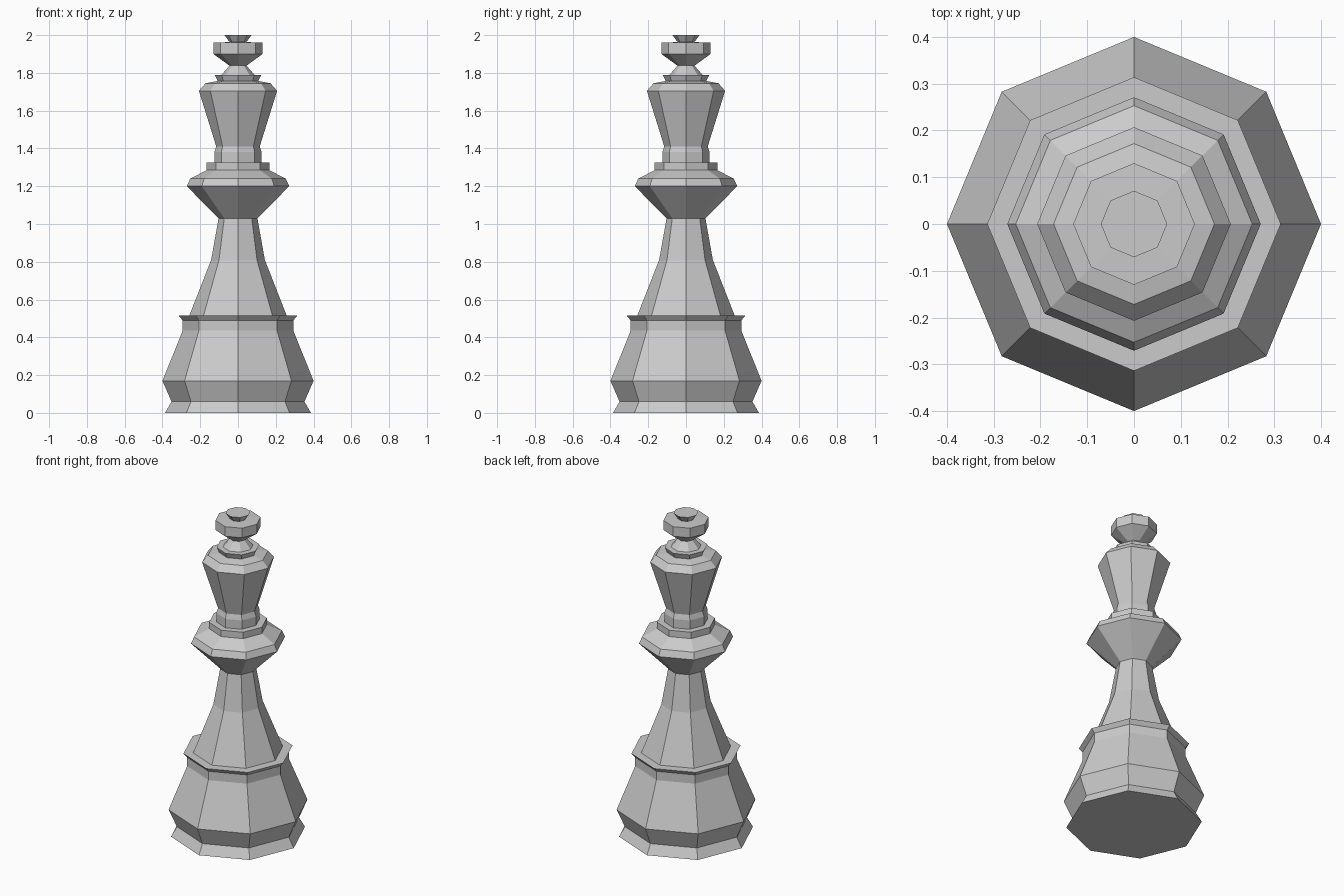
import bpy, bmesh
from math import cos, sin, tau

if "Cube" in bpy.data.objects:
    bpy.data.objects.remove(bpy.data.objects["Cube"])

SIDES = 8


def lathe(name, profile):
    """Turn a (radius, z) profile into a capped eight-sided solid."""
    bm = bmesh.new()
    rings = [[bm.verts.new((r * cos(tau * i / SIDES), r * sin(tau * i / SIDES), z))
              for i in range(SIDES)] for r, z in profile]
    for a, b in zip(rings, rings[1:]):
        for i in range(SIDES):
            j = (i + 1) % SIDES
            bm.faces.new((a[i], a[j], b[j], b[i]))
    bm.faces.new(rings[0][::-1])
    bm.faces.new(rings[-1])
    mesh = bpy.data.meshes.new(name)
    bm.to_mesh(mesh)
    bm.free()
    obj = bpy.data.objects.new(name, mesh)
    bpy.context.collection.objects.link(obj)
    return obj


# The whole piece is one turned surface, from foot to finial
base = [(0.386, 0), (0.352, 0.06), (0.40, 0.17), (0.293, 0.435),
        (0.293, 0.49), (0.314, 0.515)]
stem = [(0.258, 0.515), (0.142, 0.81), (0.103, 1.03)]
collar = [(0.271, 1.20), (0.253, 1.24), (0.166, 1.285), (0.166, 1.325)]
head = [(0.125, 1.325), (0.125, 1.38), (0.115, 1.41), (0.207, 1.705),
        (0.172, 1.745), (0.108, 1.757), (0.123, 1.79)]
finial = [(0.087, 1.79), (0.045, 1.838), (0.13, 1.90), (0.13, 1.96),
          (0.045, 1.963), (0.071, 2.0)]

lathe("chess_piece", base + stem + collar + head + finial)
